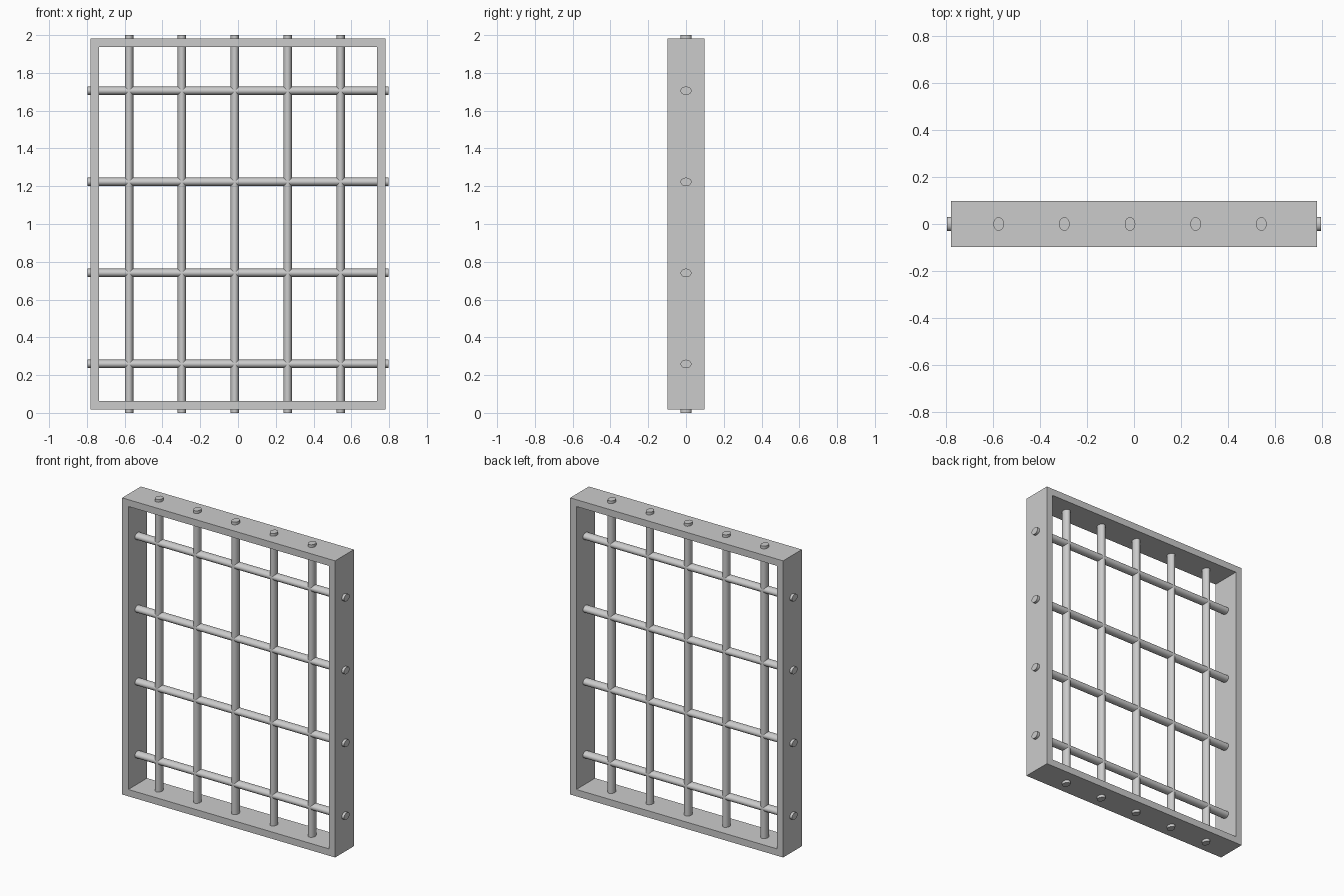
import bpy, bmesh
from math import pi
from mathutils import Matrix

if "Cube" in bpy.data.objects:
    bpy.data.objects.remove(bpy.data.objects["Cube"], do_unlink=True)

grey = bpy.data.materials.new("plain grey")
grey.use_nodes = True
colour = (0.6, 0.6, 0.6, 1)
grey.diffuse_color = colour
grey.node_tree.nodes["Principled BSDF"].inputs["Base Color"].default_value = colour


def finish(name, bm):
    mesh = bpy.data.meshes.new(name)
    bm.to_mesh(mesh)
    bm.free()
    mesh.materials.append(grey)
    obj = bpy.data.objects.new(name, mesh)
    bpy.context.collection.objects.link(obj)
    return obj


def bar(name, length, location, turn):
    """Slightly oval rod, deeper front to back than it is wide."""
    bm = bmesh.new()
    bmesh.ops.create_cone(bm, cap_ends=True, segments=32, radius1=1, radius2=1, depth=1)
    bmesh.ops.scale(bm, vec=(0.0225, 0.029, length), verts=bm.verts)
    bmesh.ops.transform(bm, verts=bm.verts,
                        matrix=Matrix.Translation(location) @ Matrix.Rotation(turn, 4, "Y"))
    for face in bm.faces:
        face.smooth = len(face.verts) == 4
    for edge in bm.edges:
        edge.smooth = all(f.smooth for f in edge.link_faces)
    return finish(name, bm)


# Frame: a box opened from front to back
bm = bmesh.new()
bmesh.ops.create_cube(bm, size=1)
bmesh.ops.scale(bm, vec=(1.56, 0.196, 1.964), verts=bm.verts)
bmesh.ops.translate(bm, vec=(0, 0, 1), verts=bm.verts)
bm.normal_update()
ends = [f for f in bm.faces if abs(f.normal.y) > 0.9]
bmesh.ops.inset_individual(bm, faces=ends, thickness=0.064)
rims = [e for f in ends for e in f.edges]
bmesh.ops.delete(bm, geom=ends, context="FACES_ONLY")
bmesh.ops.bridge_loops(bm, edges=rims)
bmesh.ops.recalc_face_normals(bm, faces=bm.faces)
finish("frame", bm)

# Upright bars, poking through the top and bottom rails
for i in range(5):
    bar(f"upright_bar_{i + 1}", 2.0, (-0.577 + 0.28 * i, 0, 1), 0)

# Cross bars, poking through the side rails
for i in range(4):
    bar(f"cross_bar_{i + 1}", 1.594, (0, 0, 0.259 + 0.482 * i), pi / 2)
